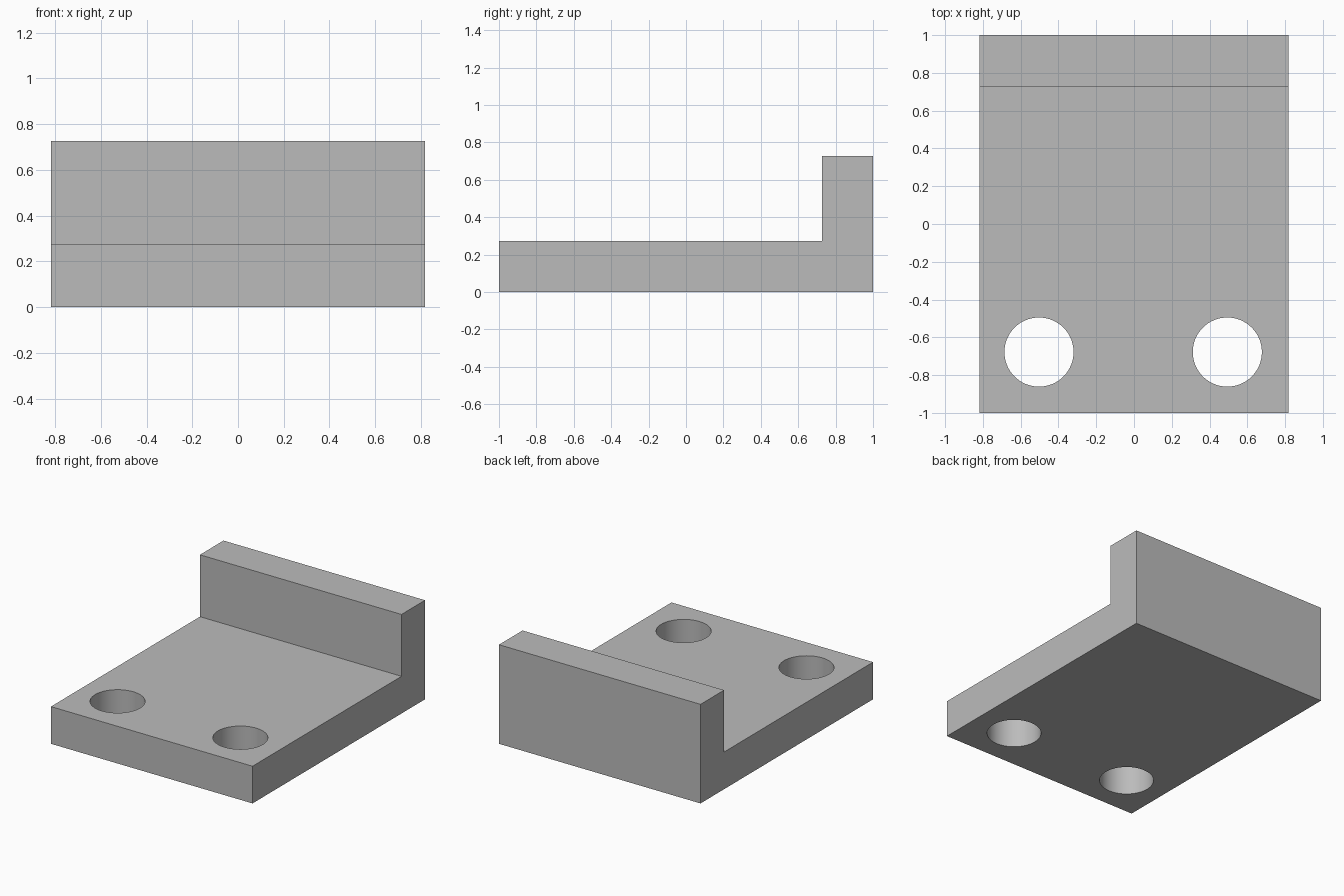
import bpy
import bmesh
from math import radians

HALF_W, HALF_L = 0.818, 1.0
BASE_H, WALL_H, WALL_Y = 0.273, 0.727, 0.727
HOLE_R, HOLE_Y = 0.183, -0.678
HOLES = {"left": 0.494, "right": -0.503}

cube = bpy.data.objects.get("Cube")
if cube:
    bpy.data.objects.remove(cube, do_unlink=True)

# Plain grey material
grey = bpy.data.materials.new("plain_grey")
grey.use_nodes = True
colour = (0.5, 0.5, 0.5, 1)
grey.diffuse_color = colour
grey.node_tree.nodes["Principled BSDF"].inputs["Base Color"].default_value = colour

# L-shaped side profile extruded across the width
profile = [(-HALF_L, 0), (HALF_L, 0), (HALF_L, WALL_H),
           (WALL_Y, WALL_H), (WALL_Y, BASE_H), (-HALF_L, BASE_H)]
bm = bmesh.new()
side = bm.faces.new([bm.verts.new((-HALF_W, y, z)) for y, z in profile])
extruded = bmesh.ops.extrude_face_region(bm, geom=[side])["geom"]
moved = [v for v in extruded if isinstance(v, bmesh.types.BMVert)]
bmesh.ops.translate(bm, verts=moved, vec=(2 * HALF_W, 0, 0))
bmesh.ops.recalc_face_normals(bm, faces=bm.faces)
mesh = bpy.data.meshes.new("angle_bracket")
bm.to_mesh(mesh)
bm.free()
mesh.materials.append(grey)
bracket = bpy.data.objects.new("angle_bracket", mesh)
bpy.context.collection.objects.link(bracket)

# Two round through-holes near the front edge
cutters = []
for name, x in HOLES.items():
    bpy.ops.mesh.primitive_cylinder_add(vertices=64, radius=HOLE_R, depth=1,
                                        location=(x, HOLE_Y, BASE_H / 2))
    cutter = bpy.context.object
    cutter.name = f"{name}_hole_cutter"
    cutter.data.materials.append(grey)
    cutter.hide_render = True
    cutters.append(cutter)
    cut = bracket.modifiers.new(f"{name}_hole", "BOOLEAN")
    cut.operation = "DIFFERENCE"
    cut.solver = "EXACT"
    cut.object = cutter

# Apply the cuts, discard the cutters and smooth the hole walls
bpy.ops.object.select_all(action="DESELECT")
bracket.select_set(True)
bpy.context.view_layer.objects.active = bracket
for modifier in list(bracket.modifiers):
    bpy.ops.object.modifier_apply(modifier=modifier.name)
for cutter in cutters:
    bpy.data.objects.remove(cutter, do_unlink=True)
bpy.ops.object.shade_smooth_by_angle(angle=radians(30))
